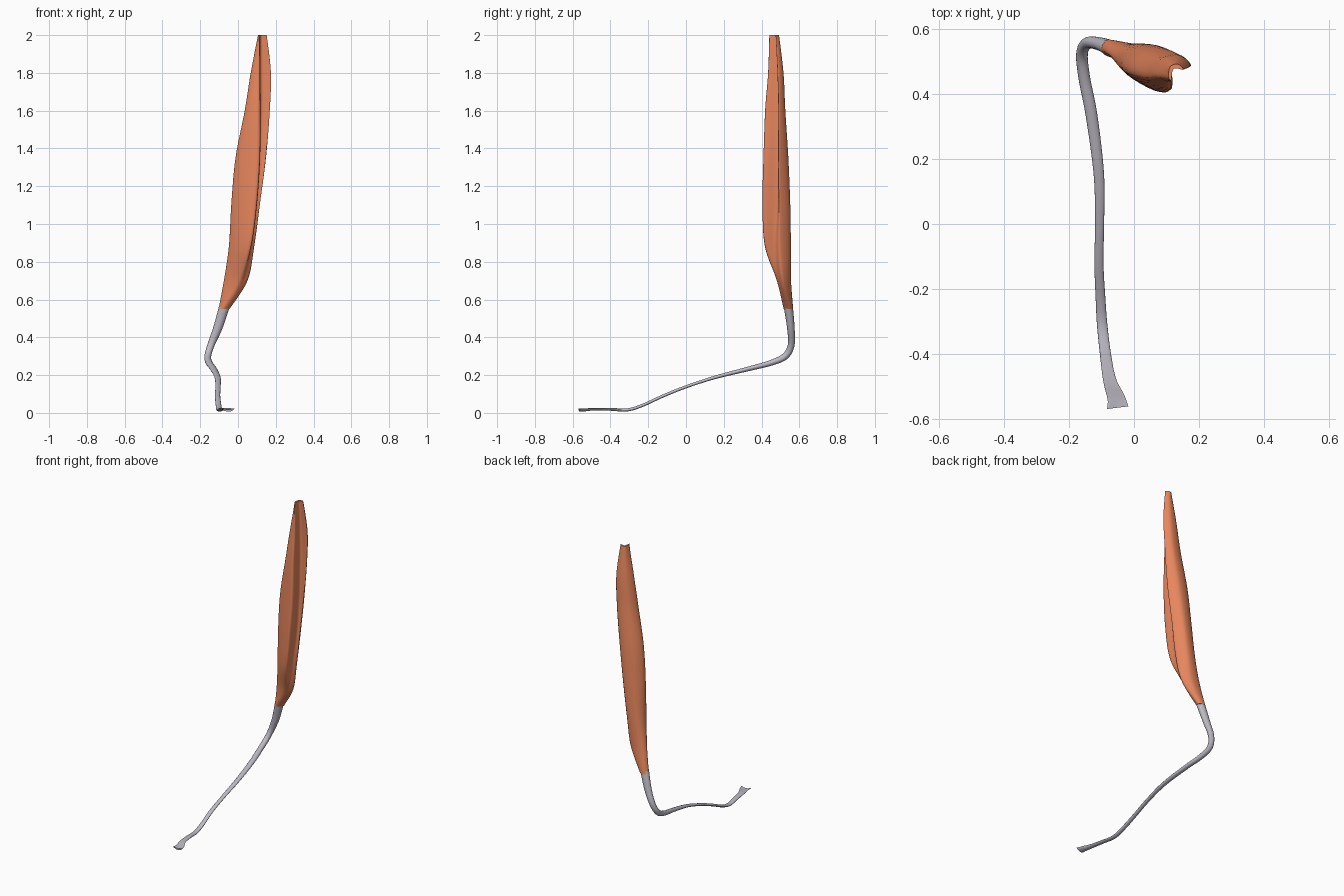
import bpy, bmesh, math
from mathutils import Vector

if "Cube" in bpy.data.objects:
    bpy.data.objects.remove(bpy.data.objects["Cube"])


def catmull(a, b, c, d, t):
    return [0.5 * (2 * q + (r - p) * t + (2 * p - 5 * q + 4 * r - s) * t * t
                   + (3 * q - p - 3 * r + s) * t ** 3) for p, q, r, s in zip(a, b, c, d)]


def smooth(rows, steps, closed=False):
    """Resample a list of equal-length rows along a smooth spline."""
    n, out = len(rows), []
    for i in range(n if closed else n - 1):
        idx = [i - 1, i, i + 1, i + 2]
        p = [rows[k % n] if closed else rows[min(max(k, 0), n - 1)] for k in idx]
        out += [catmull(*p, s / steps) for s in range(steps)]
    return out if closed else out + [list(rows[-1])]


def loft(name, rings, color):
    bm = bmesh.new()
    vr = [[bm.verts.new(p) for p in ring] for ring in rings]
    n = len(vr[0])
    for a, b in zip(vr, vr[1:]):
        for i in range(n):
            j = (i + 1) % n
            bm.faces.new((a[i], a[j], b[j], b[i]))
    bm.faces.new(vr[0][::-1])
    bm.faces.new(vr[-1])
    bmesh.ops.triangulate(bm, faces=[f for f in bm.faces if len(f.verts) > 4])
    bmesh.ops.recalc_face_normals(bm, faces=bm.faces)
    me = bpy.data.meshes.new(name)
    bm.to_mesh(me)
    bm.free()
    ob = bpy.data.objects.new(name, me)
    bpy.context.collection.objects.link(ob)
    mat = bpy.data.materials.new(name + "_color")
    mat.diffuse_color = color
    mat.use_nodes = True
    mat.node_tree.nodes["Principled BSDF"].inputs["Base Color"].default_value = mat.diffuse_color
    me.materials.append(mat)
    bpy.ops.object.select_all(action='DESELECT')
    ob.select_set(True)
    bpy.context.view_layer.objects.active = ob
    bpy.ops.object.shade_smooth_by_angle(angle=math.radians(50))
    return ob


# Muscle belly: z, then x,y of right lip, back, left, front left, front lip, groove
belly = [
    (2.0, .152, .475, .135, .492, .112, .485, .106, .455, .114, .442, .122, .478),
    (1.8, .174, .485, .145, .515, .090, .505, .068, .455, .113, .436, .122, .488),
    (1.6, .168, .490, .130, .525, .060, .510, .038, .450, .112, .420, .120, .490),
    (1.35, .148, .490, .100, .540, .020, .525, -.009, .460, .108, .410, .113, .487),
    (1.1, .115, .497, .070, .550, -.005, .535, -.031, .470, .090, .405, .095, .480),
    (.88, .085, .500, .040, .553, -.030, .540, -.042, .480, .060, .418, .068, .470),
    (.70, .050, .515, .010, .553, -.055, .550, -.072, .515, .000, .482, .030, .492),
    (.55, -.045, .550, -.060, .565, -.090, .565, -.103, .540, -.085, .518, -.058, .525),
]
rings = []
for row in smooth(belly, 8):
    pts = [row[i:i + 2] for i in range(1, 13, 2)]
    rings.append([(x, y, row[0]) for x, y in smooth(pts, 6, closed=True)])
loft("muscle_belly", rings, (0.80, 0.24, 0.11, 1))

# Tendon: centre x,y,z, width, thickness, upward curl of the edges
tendon = [
    (-.073, .542, .560, .056, .048, 0), (-.107, .555, .450, .048, .040, 0),
    (-.143, .557, .360, .038, .036, 0), (-.160, .525, .300, .036, .036, 0),
    (-.153, .450, .265, .036, .030, 0), (-.130, .330, .233, .036, .024, 0),
    (-.108, .150, .187, .032, .018, 0), (-.106, .000, .138, .028, .016, 0),
    (-.108, -.120, .090, .028, .016, 0), (-.103, -.230, .040, .030, .016, 0),
    (-.098, -.310, .016, .032, .016, 0), (-.088, -.400, .019, .034, .015, .002),
    (-.075, -.480, .020, .040, .013, .004), (-.055, -.535, .014, .054, .012, .008),
    (-.050, -.565, .012, .066, .011, .012),
]
path = smooth(tendon, 6)
rings = []
for i, p in enumerate(path):
    c = Vector(p[:3])
    t = (Vector(path[min(i + 1, len(path) - 1)][:3]) - Vector(path[max(i - 1, 0)][:3])).normalized()
    side = Vector((1, 0, 0))
    side = (side - t * side.dot(t)).normalized()
    up = side.cross(t)
    if up.z < 0 and abs(t.y) > 0.7:
        up = -up
    ring = []
    for k in range(16):
        a = math.tau * k / 16
        u = math.cos(a)
        ring.append(c + side * (u * p[3] / 2) + up * (math.sin(a) * p[4] / 2 + p[5] * u * u))
    rings.append(ring)
# keep the ring direction consistent all along the tendon
for a, b in zip(rings, rings[1:]):
    if (a[4] - a[12]).dot(b[4] - b[12]) < 0:
        b[:] = [b[-k % 16] for k in range(16)]
loft("tendon", rings, (0.52, 0.50, 0.56, 1))
